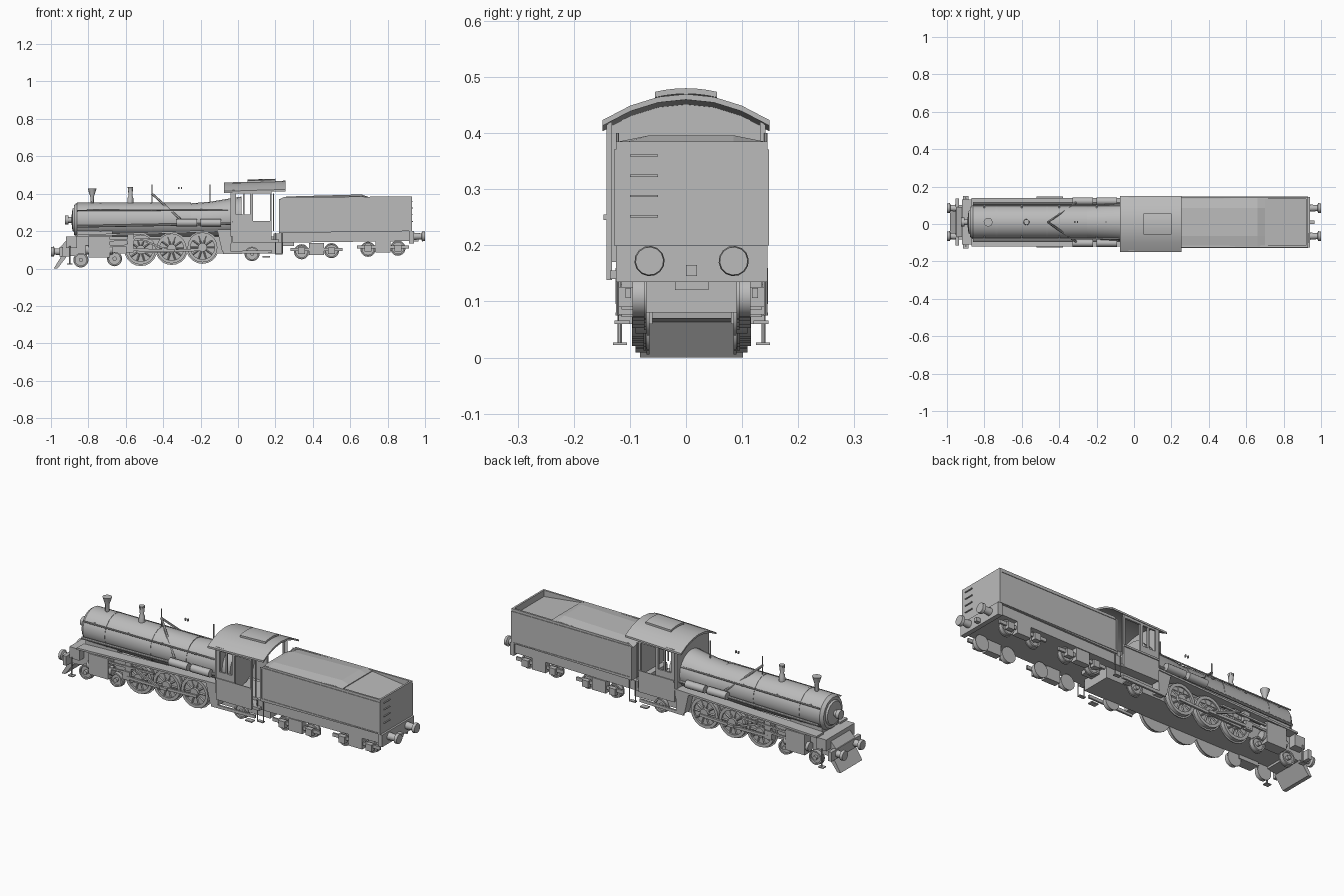
import bpy, bmesh, math
from mathutils import Vector

cube = bpy.data.objects.get("Cube")
if cube:
    bpy.data.objects.remove(cube, do_unlink=True)

grey = bpy.data.materials.new("plain_grey")
grey.use_nodes = True
grey.diffuse_color = (.5, .5, .5, 1)
grey.node_tree.nodes["Principled BSDF"].inputs["Base Color"].default_value = grey.diffuse_color

# Main dimensions shared by several parts
MIDDLE = .01
BODY_HALF, FRAME_HALF, THIN = .135, .08, .01
NOSE, CAB_FRONT, CAB_REAR = -.87, -.03, .18
TANK_FRONT, TANK_REAR, TANK_STEP = .22, .93, .68
BOILER_AXIS, BOILER_RADIUS = .26, .092
FOOTPLATE, SILL, WAIST, EAVE, TANK_TOP = .17, .2, .245, .42, .385
PILOT_RADIUS, DRIVER_RADIUS = .037, .08
FORWARD, BACKWARD, UP = Vector((-1, 0, 0)), Vector((1, 0, 0)), Vector((0, 0, 1))


def track(x):
    """Height of the gently climbing track under the wheels."""
    return .04 + x * .037


def circle(count, phase=0):
    """Evenly spaced unit directions."""
    angles = [math.tau * (i + phase) / count for i in range(count)]
    return [(math.cos(a), math.sin(a)) for a in angles]


def loft(name, rings, smooth=True):
    """Skin closed rings of equal length and cap both ends."""
    bm = bmesh.new()
    loops = [[bm.verts.new(point) for point in ring] for ring in rings]
    for first, second in zip(loops, loops[1:]):
        for i in range(len(first)):
            bm.faces.new((first[i - 1], first[i], second[i], second[i - 1]))
    bm.faces.new(loops[0])
    bm.faces.new(loops[-1])
    bmesh.ops.recalc_face_normals(bm, faces=bm.faces)
    mesh = bpy.data.meshes.new(name)
    bm.to_mesh(mesh)
    bm.free()
    mesh.materials.append(grey)
    if smooth:
        mesh.shade_smooth()
        mesh.set_sharp_from_angle(angle=math.radians(35))
    part = bpy.data.objects.new(name, mesh)
    bpy.context.collection.objects.link(part)


def lathe(name, origin, axis, profile, segments=16):
    """Turn (radius, distance) pairs around an axis."""
    origin, axis = Vector(origin), Vector(axis).normalized()
    across = axis.orthogonal().normalized()
    upward = axis.cross(across)
    loft(name, [[origin + axis * along + (across * c + upward * s) * radius
                 for c, s in circle(segments, .5)] for radius, along in profile])


def rod(name, start, end, radius=.004, segments=6):
    start, end = Vector(start), Vector(end)
    length = (end - start).length
    lathe(name, start, end - start, [(radius, 0), (radius, length)], segments)


def prism(name, outline, near, far):
    """Extrude an (x, z) outline across the width."""
    loft(name, [[(x, y, z) for x, z in outline] for y in (near, far)], False)


def across(name, outline, half, middle=MIDDLE):
    prism(name, outline, middle - half, middle + half)


def oblong(front, rear, low, high):
    return [(front, low), (rear, low), (rear, high), (front, high)]


def sloped(front, rear, front_height, rear_height, depth):
    """Outline of a bar running between two heights."""
    return [(front, front_height), (rear, rear_height),
            (rear, rear_height + depth), (front, front_height + depth)]


def wheel(name, x, side, radius, outer):
    """Flanged tyre with a recessed web and raised hub."""
    inner, face, web = -.025, 0, -THIN
    lathe(name, (x, MIDDLE + side * outer, track(x) + radius), (0, side, 0),
          [(radius * 1.1, inner), (radius * 1.1, -.02), (radius, -.02), (radius, face),
           (radius * .8, face), (radius * .8, web), (radius * .3, web), (radius * .3, THIN / 2)], 20)


def cowl(x, half_width, top):
    """Upright oval section of the firebox."""
    reach = (top - FOOTPLATE) / 2
    return [(x, MIDDLE + half_width * c, top - reach + reach * s) for c, s in circle(20)]


# Boiler, smokebox door and rising firebox
nose = (NOSE, MIDDLE, BOILER_AXIS)
lathe("boiler", nose, BACKWARD, [(FRAME_HALF, -.006), (BOILER_RADIUS, THIN), (BOILER_RADIUS, .62)], 20)
lathe("smokebox_door", nose, FORWARD, [(.07, 0), (.06, .015), (.02, .02)])
lathe("front_lamp", nose, FORWARD, [(.016, THIN), (.016, .035), (.024, .035), (.024, .055)], 12)
loft("firebox", [cowl(-.28, .088, .346), cowl(-.15, .096, .357), cowl(CAB_FRONT + .05, .105, TANK_TOP)])
for x in (-.74, -.47):
    lathe("boiler_band", (x, MIDDLE, BOILER_AXIS), BACKWARD,
          [(BOILER_RADIUS + .002, 0), (BOILER_RADIUS + .002, THIN)], 20)

# Fittings along the boiler top
ridge = BOILER_AXIS + FRAME_HALF
lathe("flared_chimney", (-.78, MIDDLE, ridge), UP, [(THIN, 0), (THIN, .045), (.024, .088)], 10)
lathe("steam_stack", (-.575, MIDDLE, ridge), UP, [(.017, 0), (.015, .04), (THIN, .05), (.015, .095)], 10)
for name, x in (("whistle_pipe", -.15), ("mast", -.46)):
    rod(name, (x, MIDDLE, ridge), (x, MIDDLE, ridge + .11), .003)
for x in (-.32, -.305):
    across("small_valve", oblong(x, x + .006, .425, .437), THIN / 2)

# Main frame, front deck and pilot
across("main_frame", oblong(-.92, .24, FRAME_HALF, FOOTPLATE), FRAME_HALF)
across("front_deck", [(-.95, .06), (-.86, .07), (-.84, FOOTPLATE), (-.9, FOOTPLATE), (-.95, .115)], FRAME_HALF)
across("buffer_beam", oblong(-.955, -.935, .065, .115), BODY_HALF - THIN)
across("pilot_plow", [(-.985, 0), (-.965, 0), (-.915, .065), (-.945, .065)], BOILER_RADIUS)
across("smokebox_saddle", oblong(NOSE + THIN, -.67, FRAME_HALF, SILL), FRAME_HALF - THIN)


def build_side(side, label):
    """Everything repeated on the left and right."""
    def y(distance):
        return MIDDLE + side * distance

    def plate(name, outline, inner, thickness=THIN):
        prism(label + name, outline, y(inner), y(inner + thickness))

    def pipe(name, start, end, distance, radius=.004, segments=6):
        """Rod between two (x, z) points at one distance from the centre."""
        rod(label + name, (start[0], y(distance), start[1]), (end[0], y(distance), end[1]), radius, segments)

    # Buffers at both ends, and the front steps
    for name, x, height, axis in (("_front_buffer", -.945, .09, FORWARD), ("_rear_buffer", .945, .172, BACKWARD)):
        lathe(label + name, (x, y(.075), height), axis,
              [(.02, -THIN), (.016, .035), (.027, .04), (.025, .055)], 14)
    plate("_front_block", oblong(-.92, -.86, .11, FOOTPLATE), .075, .045)
    plate("_front_step", oblong(-.915, -.885, .022, .027), .115, .025)
    pipe("_step_hanger", (-.9, .025), (-.9, .12), .128)

    # Running board, piping and tanks beside the boiler
    plate("_running_board", sloped(NOSE, CAB_FRONT, FOOTPLATE, SILL, THIN), .07, .06)
    pipe("_handrail", (NOSE + THIN, .31), (CAB_FRONT, .315), .09)
    pipe("_steam_pipe", (NOSE + THIN, .225), (CAB_FRONT, .24), .1, .007, 8)
    for step in range(4):
        post = step * .2 - .8
        rod(label + "_rail_post", (post, y(.07), .31), (post, y(.092), .31))
    rod(label + "_diagonal_pipe", (-.46, MIDDLE, .4), (-.31, y(.105), .265), .006)
    for start in (-.33, -.2):
        pipe("_air_tank", (start, WAIST), (start + .11, WAIST), .112, .02, 12)

    # Cylinder block
    plate("_cylinder_block", oblong(-.8, -.685, .06, FOOTPLATE), .07, .06)
    pipe("_cylinder_cover", (-.815, .1), (-.67, .1), .103, .024, 12)

    # Small carrying wheels and spoked driving wheels
    for x in (-.84, -.66, .075):
        wheel(label + "_carrying_wheel", x, side, PILOT_RADIUS, .1)
    for x in (-.52, -.355, -.19):
        wheel(label + "_driving_wheel", x, side, DRIVER_RADIUS, .106)
        hub = Vector((x, y(.097), track(x) + DRIVER_RADIUS))
        for c, s in circle(10):
            rod(label + "_spoke", hub, hub + Vector((c, 0, s)) * DRIVER_RADIUS * .85, .0045, 4)
        rim = [(hub.x + c * .068, hub.z + s * .068) for c, s in circle(16, .5) if s > .3]
        plate("_counterweight", rim, .09)

    # Rods and valve gear
    plate("_coupling_rod", sloped(-.54, -.17, .08, .095, .014), .108)
    plate("_main_rod", sloped(-.59, -.34, .093, .09, .014), .118)
    plate("_slide_bar", sloped(-.69, -.57, .115, .118, THIN), .115)
    plate("_valve_rod", sloped(-.69, -.42, .145, .153, THIN), .115)
    plate("_link_rod", sloped(-.52, -.38, .15, .095, THIN), .126)
    plate("_crosshead", oblong(-.6, -.56, .085, .13), .11, .017)
    plate("_valve_bracket", oblong(-.59, -.555, .13, SILL - THIN), FRAME_HALF, .04)

    # Ash pan, trailing frame, cab step and ladder
    plate("_ash_pan", [(-.085, .09), (-.04, .09), (CAB_FRONT, SILL), (-.11, SILL)], .07, .055)
    plate("_trailing_frame", sloped(-.08, CAB_REAR, .077, .082, .016), .115)
    plate("_cab_step", oblong(.13, .17, .06, .066), .11, .027)
    plate("_ladder_step", oblong(.2, .235, .075, FRAME_HALF), .118, .018)
    for x in (.2, .235):
        pipe("_ladder_rail", (x, .075), (x, .19), .132, .003, 4)

    # Cab side: lower panel, window surround and doorway posts
    def wall(name, outline, inner=.132, outer=.142):
        prism(label + name, outline, side * inner, side * outer)

    wall("_cab_lower_panel", oblong(CAB_FRONT, CAB_REAR, .138, WAIST))
    wall("_cab_sill", oblong(CAB_FRONT, .075, WAIST, .29))
    wall("_cab_header", oblong(CAB_FRONT, CAB_REAR, .4, EAVE))
    wall("_cab_waist_strip", oblong(CAB_FRONT, CAB_REAR, WAIST, WAIST + THIN), .142, .147)
    for post, width in ((CAB_FRONT, .02), (.026, .008), (.065, .015), (CAB_REAR - THIN, THIN)):
        wall("_cab_post", oblong(post, post + width, WAIST, EAVE - THIN))
    pipe("_door_grab", (CAB_REAR + THIN, SILL), (CAB_REAR + THIN, .4), .132, .003)

    # Tender wall with its raised border
    plate("_tender_wall", [(TANK_FRONT, SILL - THIN), (TANK_REAR, SILL), (TANK_REAR, TANK_TOP),
                           (.24, TANK_TOP - .004), (TANK_FRONT, .365)], BODY_HALF - THIN)
    for low in (SILL, .365):
        plate("_tender_moulding", oblong(TANK_FRONT, TANK_REAR, low, low + .006), BODY_HALF, .003)
    for x in (TANK_FRONT, TANK_REAR - THIN):
        plate("_tender_moulding", oblong(x, x + THIN, SILL, .365), BODY_HALF, .003)

    # Tender trucks
    for center in (.42, .775):
        axle = track(center) + PILOT_RADIUS
        for x in (center - FRAME_HALF, center + FRAME_HALF):
            wheel(label + "_tender_wheel", x, side, PILOT_RADIUS, .105)
            plate("_journal_box", oblong(x - .018, x + .018, axle - .016, axle + .02), .105, .025)
        plate("_truck_frame", oblong(center - .14, center + .14, axle, axle + .018), .108)
        plate("_truck_bolster", oblong(center - .04, center + .04, axle - .02, axle + .045), .09, .035)


build_side(-1, "right")
build_side(1, "left")

# Cab front, floor and domed roof
across("cab_front", oblong(CAB_FRONT - THIN, CAB_FRONT, FOOTPLATE, EAVE), BODY_HALF, 0)
across("cab_floor", oblong(CAB_FRONT, TANK_FRONT, .14, .155), BODY_HALF, 0)


def arch(x, half, lift=0):
    """Shallow curve of the roof, following the climb of the track."""
    return [(x, half * i / 3, .462 + lift + x * .03 - (half * i / 3) ** 2 * 2.1) for i in range(-3, 4)]


def curved_sheet(name, front, rear, half, lift):
    loft(name, [arch(x, half, lift) + arch(x, half, lift - THIN)[::-1] for x in (front, rear)])


curved_sheet("cab_roof", -.075, .255, .149, 0)
curved_sheet("roof_hatch", .05, .2, .055, .012)
loft("cab_gable", [arch(x, .14, -.004) for x in (CAB_FRONT - THIN, CAB_FRONT)], False)

# Tender underframe, tank and back
across("tender_underframe", sloped(.19, .94, .138, .147, .05), BODY_HALF - THIN)
across("rear_beam", oblong(.915, .94, BODY_HALF, SILL), BODY_HALF)
across("tender_tank", oblong(TANK_FRONT, TANK_REAR, .18, .345), BODY_HALF - THIN)
across("tender_back", oblong(TANK_REAR - THIN, TANK_REAR, SILL, TANK_TOP), BODY_HALF)


def heap(x, edge, crown):
    """Coal section with a flat crown and sloping shoulders."""
    half, flat = BODY_HALF - THIN / 2, .075
    return [(x, MIDDLE + across_y, z) for across_y, z in
            ((-half, .3), (half, .3), (half, edge), (flat, crown), (-flat, crown), (-half, edge))]


# Coal load, then the sloping tank deck behind it
loft("coal_load", [heap(TANK_FRONT, .36, .37), heap(.26, .377, TANK_TOP),
                   heap(TANK_STEP - .02, TANK_TOP, .396), heap(TANK_STEP + .02, .38, .382)], False)
across("tank_deck", sloped(TANK_STEP, TANK_REAR, .34, .31, .04), BODY_HALF - THIN / 2)

# Rear ladder rungs and couplings
for rung in range(4):
    height = .25 + rung * .036
    prism("rear_rung", oblong(TANK_REAR, TANK_REAR + .006, height, height + .004), -.1, -.05)
across("rear_coupling", oblong(TANK_REAR, .965, .145, .165), THIN)
across("drawbar", oblong(CAB_REAR, .3, .12, .145), .03)
